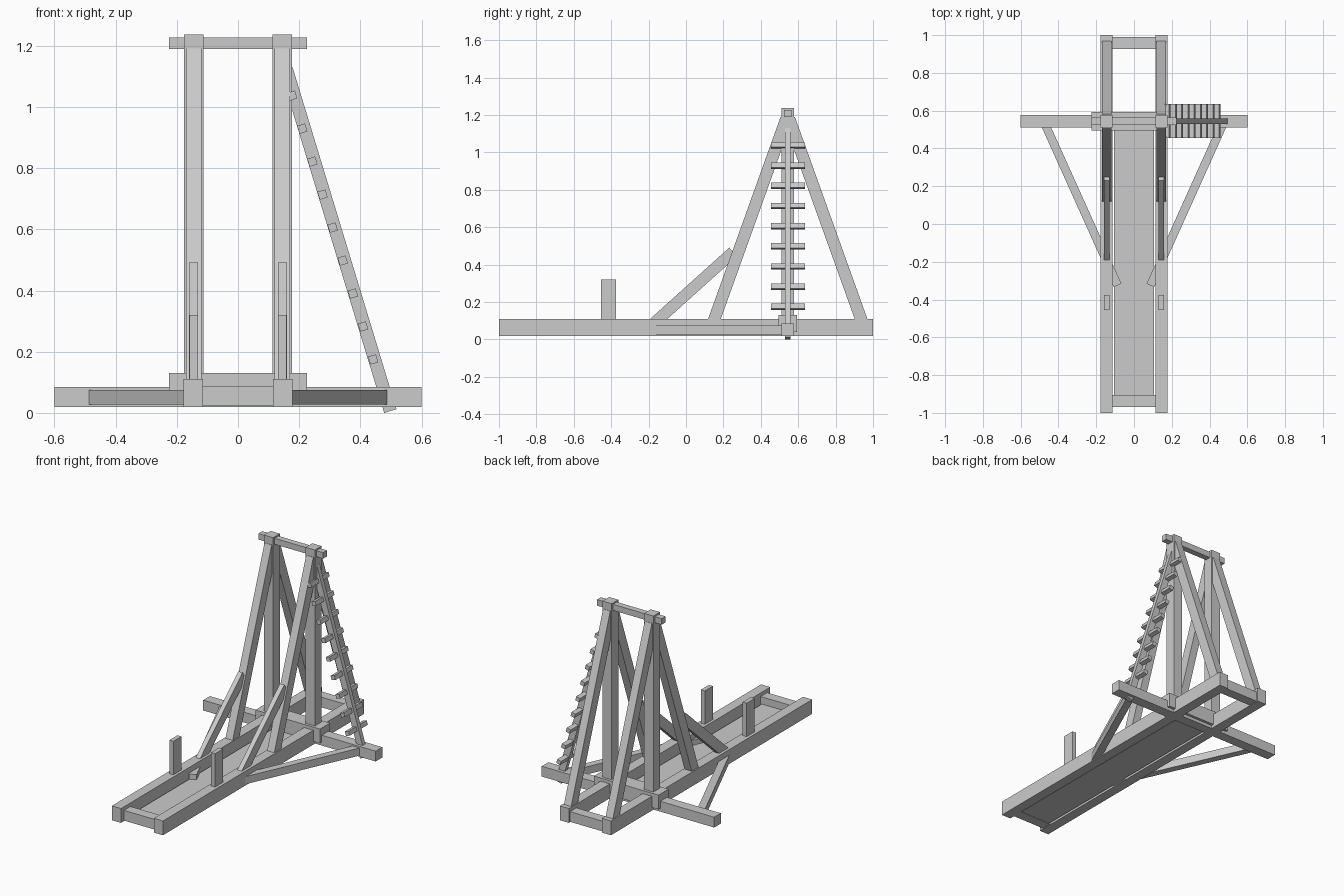
import bpy
from mathutils import Vector, Matrix

if "Cube" in bpy.data.objects:
    bpy.data.objects.remove(bpy.data.objects["Cube"])


def mesh_object(name, matrix):
    bpy.ops.mesh.primitive_cube_add(size=1)
    ob = bpy.context.object
    ob.name = name
    ob.data.transform(matrix)
    return ob


def box(name, x, y, z):
    """Axis-aligned box from (min, max) ranges."""
    c = [(a + b) / 2 for a, b in (x, y, z)]
    s = [b - a for a, b in (x, y, z)]
    return mesh_object(name, Matrix.Translation(c) @ Matrix.Diagonal((*s, 1)))


def beam(name, start, end, side, side_size, other_size):
    """Square-ended beam between two points; side is one cross-section axis."""
    a, b = Vector(start), Vector(end)
    d = (b - a).normalized()
    s = Vector(side)
    t = d.cross(s)
    rot = Matrix((s, t, d)).transposed().to_4x4()
    size = Matrix.Diagonal((side_size, other_size, (b - a).length, 1))
    return mesh_object(name, Matrix.Translation((a + b) / 2) @ rot @ size)


def mirrored(ob):
    """Mirror a part to the left side."""
    mod = ob.modifiers.new("mirror", 'MIRROR')
    mod.use_axis = (True, False, False)
    return ob


X, Y = (1, 0, 0), (0, 1, 0)
YC, XC = 0.544, 0.145   # tower centre line, frame rail centre

# Base frame
mirrored(box("side_rail", (0.114, 0.178), (-1, 1), (0.02, 0.11)))
box("front_tie", (-0.12, 0.12), (-0.97, -0.905), (0.023, 0.087))
box("back_tie", (-0.12, 0.12), (0.927, 0.99), (0.023, 0.087))
box("trough_floor", (-0.106, 0.106), (-0.91, 0.51), (0.026, 0.042))
box("outrigger_beam", (-0.6, 0.6), (YC - 0.033, YC + 0.033), (0.02, 0.085))
box("tower_sill", (-0.225, 0.225), (YC - 0.05, YC + 0.05), (0.04, 0.13))

# Flat diagonal braces from rails to the outrigger
mirrored(beam("outrigger_brace", (0.087, -0.325, 0.051), (0.474, 0.535, 0.051),
              (0, 0, 1), 0.048, 0.045))

# Tower uprights and top bar
mirrored(box("upright", (0.113, 0.177), (YC - 0.033, YC + 0.033), (0.021, 1.237)))
box("top_bar", (-0.225, 0.225), (YC - 0.019, YC + 0.019), (1.19, 1.228))

# Sloping legs
for name, sgn in (("front_leg", -1), ("back_leg", 1)):
    mirrored(beam(name, (XC, YC + sgn * 0.408, 0.065), (XC, YC + sgn * 0.008, 1.18),
                  X, 0.05, 0.064))

# Short struts propping the front legs
mirrored(beam("leg_strut", (XC, -0.19, 0.07), (XC, 0.252, 0.468), X, 0.03, 0.062))

# Small posts on the rails
mirrored(box("rail_post", (0.131, 0.159), (-0.455, -0.375), (0.08, 0.32)))

# Single-pole ladder on the right side
bottom, top = Vector((0.498, YC, 0.006)), Vector((0.158, YC, 1.125))
beam("ladder_pole", bottom, top, Y, 0.028, 0.042)
lean = (top - bottom).normalized()
for i in range(9):
    c = Vector((0.177 + 0.0331 * i, YC + 0.001, 1.037 - 0.1078 * i))
    beam(f"ladder_rung_{i + 1}", c - lean * 0.0135, c + lean * 0.0135, Y, 0.18, 0.027)
